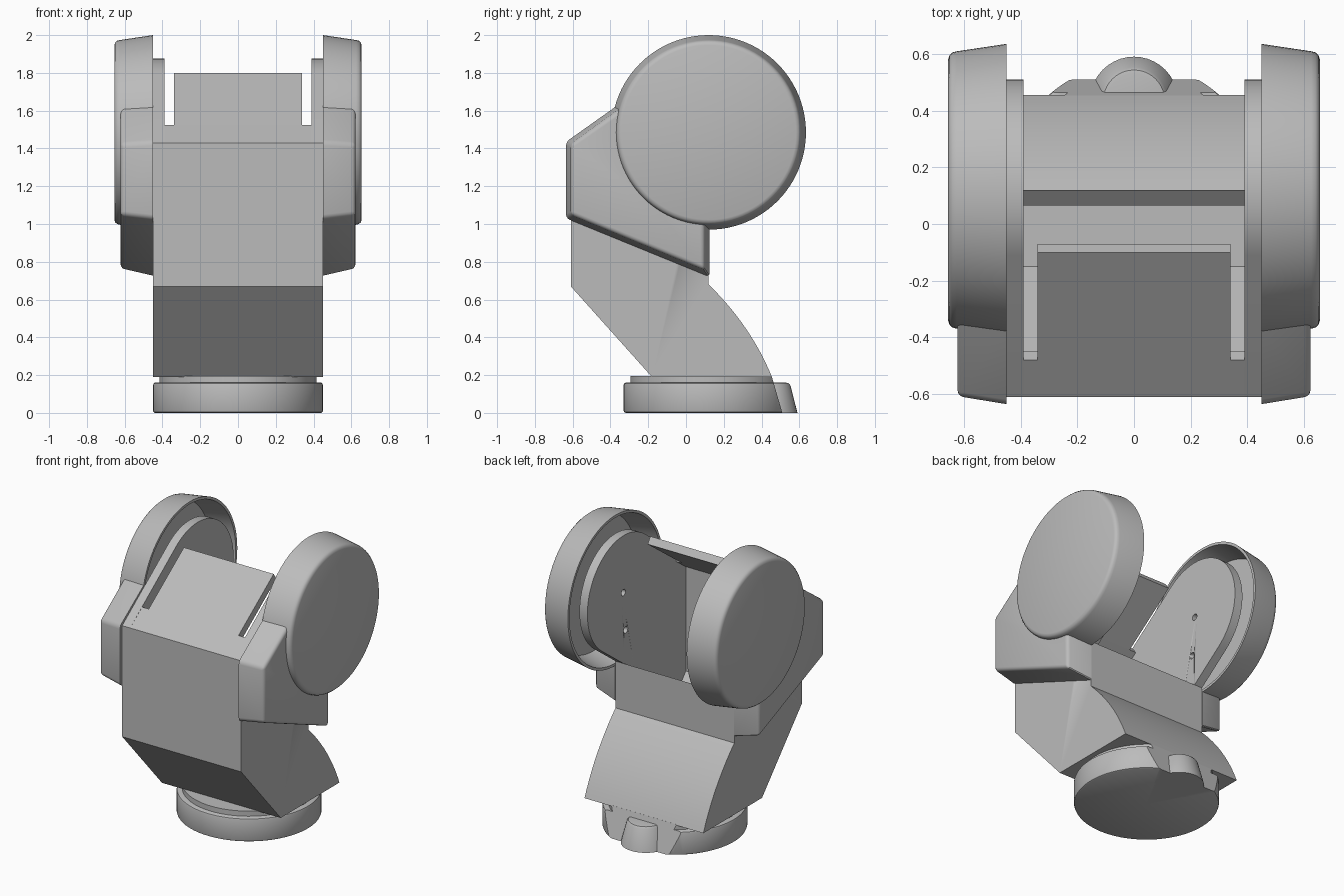
import bpy, bmesh, math
from math import sin, cos, pi, radians
from mathutils import Vector

cube = bpy.data.objects.get("Cube")
if cube:
    bpy.data.objects.remove(cube, do_unlink=True)

# Single grey plastic
grey = bpy.data.materials.new("light_grey")
grey.use_nodes = True
COLOR = (0.5, 0.5, 0.5, 1)
grey.diffuse_color = COLOR
grey.node_tree.nodes["Principled BSDF"].inputs["Base Color"].default_value = COLOR

CY, CZ = 0.12, 1.485          # joint axis
EAR_R = 0.39


def finish(name, bm, mirror=False):
    bmesh.ops.recalc_face_normals(bm, faces=bm.faces)
    me = bpy.data.meshes.new(name)
    bm.to_mesh(me)
    bm.free()
    ob = bpy.data.objects.new(name, me)
    bpy.context.collection.objects.link(ob)
    me.materials.append(grey)
    bpy.ops.object.select_all(action='DESELECT')
    ob.select_set(True)
    bpy.context.view_layer.objects.active = ob
    bpy.ops.object.shade_smooth_by_angle(angle=radians(30))
    if mirror:
        ob.modifiers.new("mirror", 'MIRROR')
    return ob


def prism(loop_a, xa, loop_b, xb):
    """Loft two matching y-z outlines placed at xa and xb."""
    bm = bmesh.new()
    a = [bm.verts.new((xa, y, z)) for y, z in loop_a]
    b = [bm.verts.new((xb, y, z)) for y, z in loop_b]
    n = len(a)
    bm.faces.new(a)
    bm.faces.new(b[::-1])
    for i in range(n):
        j = (i + 1) % n
        bm.faces.new((a[i], b[i], b[j], a[j]))
    return bm


def arc(cy, cz, r, a0, a1, n):
    return [(cy + r * cos(radians(a0 + (a1 - a0) * i / n)),
             cz + r * sin(radians(a0 + (a1 - a0) * i / n))) for i in range(n + 1)]


def lathe(profile, place, n=72):
    """Revolve (axial, radius) points; place maps (axial, u, v) to xyz."""
    bm = bmesh.new()
    rings = []
    for h, r in profile:
        if r == 0:
            rings.append([bm.verts.new(place(h, 0, 0))] * n)
        else:
            rings.append([bm.verts.new(place(h, r * cos(2 * pi * i / n), r * sin(2 * pi * i / n)))
                          for i in range(n)])
    for p, q in zip(rings, rings[1:]):
        for i in range(n):
            j = (i + 1) % n
            f = list(dict.fromkeys((p[i], p[j], q[j], q[i])))
            bm.faces.new(f)
    return bm


def curve(off, z0, n=12):
    """Bulging back of the lower arm, from the neck up to the joint."""
    p0, p1, p2 = (0.455, z0), (0.345, 0.46), (0.12, 0.68)
    pts = []
    for i in range(n + 1):
        t = i / n
        pts.append(tuple((1 - t) ** 2 * a + 2 * t * (1 - t) * b + t * t * c - off
                         for a, b, c in zip(p0, p1, p2)))
    return pts


# Side walls with rounded ears
ear = arc(CY, CZ, EAR_R, -54, 126, 36)
wall = [(-0.61, 1.43), (-0.61, 0.67), (-0.18, 0.19)] + curve(0, 0.19) + [(0.12, 1.0)] + ear
bm = prism(wall, 0.39, wall, 0.45)


def on_ear(v):
    return abs(math.hypot(v.co.y - CY, v.co.z - CZ) - EAR_R) < 0.002


rim = [e for e in bm.edges if abs(e.verts[0].co.x - e.verts[1].co.x) < 1e-5
       and all(on_ear(v) for v in e.verts)]
bmesh.ops.bevel(bm, geom=rim, offset=0.024, segments=4, profile=0.5, affect='EDGES')
side = finish("side_wall", bm)

# Pivot holes through the ears
for y, z in ((CY, CZ), (0.095, 1.22)):
    bm = lathe([(0.3, 0), (0.3, 0.022), (0.5, 0.022), (0.5, 0)],
               lambda h, u, v: (h, y + u, z + v), 20)
    cutter = finish("hole_cutter", bm)
    cutter.hide_render = True
    mod = side.modifiers.new("hole", 'BOOLEAN')
    mod.operation, mod.object, mod.solver = 'DIFFERENCE', cutter, 'EXACT'
    bpy.context.view_layer.objects.active = side
    bpy.ops.object.modifier_apply(modifier=mod.name)
    bpy.data.objects.remove(cutter, do_unlink=True)
side.modifiers.new("mirror", 'MIRROR')

# Hollow body between the side walls
shell = [(-0.48, 1.524), (-0.61, 1.43), (-0.61, 0.67), (-0.18, 0.19)] + curve(0, 0.19)
shell += [(0.12, 1.0), (0.065, 0.95), (0.065, 0.66)]
shell += curve(0.045, 0.26)[::-1][1:]
shell += [(-0.15, 0.215), (-0.555, 0.69), (-0.555, 1.405), (-0.447, 1.482)]
finish("body_shell", prism(shell, -0.39, shell, 0.39))

# Sloped front plate, slotted on both sides
plate = [(-0.48, 1.524), (-0.447, 1.482), (-0.07, 1.757), (-0.10, 1.80)]
finish("front_plate", prism(plate, -0.34, plate, 0.34))

# Hollow joint covers
cup = [(0.615, 0), (0.615, 0.458), (0.45, 0.497), (0.45, 0.515), (0.625, 0.489),
       (0.64, 0.485), (0.65, 0.476), (0.655, 0.462), (0.655, 0)]
finish("joint_cover", lathe(cup, lambda h, u, v: (h, CY + u, CZ + v), 96), mirror=True)


# Tapered side pods, curved where they meet the covers
def pod(i):
    return ([(-0.635 + i, 1.435 - 0.4 * i), (-0.635 + i, 1.03 + 0.7 * i),
             (0.125 - i, 0.72 + 1.4 * i), (0.125 - i, 0.985 + i)]
            + arc(CY, CZ, 0.5 - i, 264, 163, 20))


bm = prism(pod(0), 0.45, pod(0.028), 0.622)
bm.verts.ensure_lookup_table()
n = len(pod(0))
edges = []
for k in range(4):
    va, vb, vn = bm.verts[k], bm.verts[n + k], bm.verts[n + (k + 1) % n]
    if k < 3:
        edges += [e for e in vb.link_edges if e.other_vert(vb) in (va, vn)]
edges += [e for e in bm.verts[n].link_edges if e.other_vert(bm.verts[n]) is bm.verts[2 * n - 1]]
bmesh.ops.bevel(bm, geom=edges, offset=0.02, segments=3, profile=0.5, affect='EDGES')
finish("side_pod", bm, mirror=True)


# Round base and neck, trimmed at the back
def base_part(name, profile):
    bm = lathe(profile, lambda h, u, v: (u, CY + v, h), 96)
    cut = bmesh.ops.bisect_plane(bm, geom=bm.verts[:] + bm.edges[:] + bm.faces[:],
                                 plane_co=Vector((0, 0.51, 0)),
                                 plane_no=Vector((0, 0.19, 0.055)).normalized(), clear_outer=True)
    rim = [g for g in cut["geom_cut"] if isinstance(g, bmesh.types.BMEdge)]
    bmesh.ops.holes_fill(bm, edges=rim, sides=0)
    finish(name, bm)


base_part("base_disc", [(0, 0), (0, 0.44), (0.004, 0.447), (0.012, 0.45), (0.148, 0.45),
                        (0.156, 0.447), (0.16, 0.44), (0.16, 0)])
base_part("neck", [(0.15, 0), (0.15, 0.415), (0.195, 0.415), (0.195, 0)])

# Rounded tab behind the base
tab = [(0, 0), (0, 0.155), (0.145, 0.118), (0.157, 0.108), (0.16, 0.095), (0.16, 0)]
finish("back_tab", lathe(tab, lambda h, u, v: (u, 0.435 + v, h), 40))
